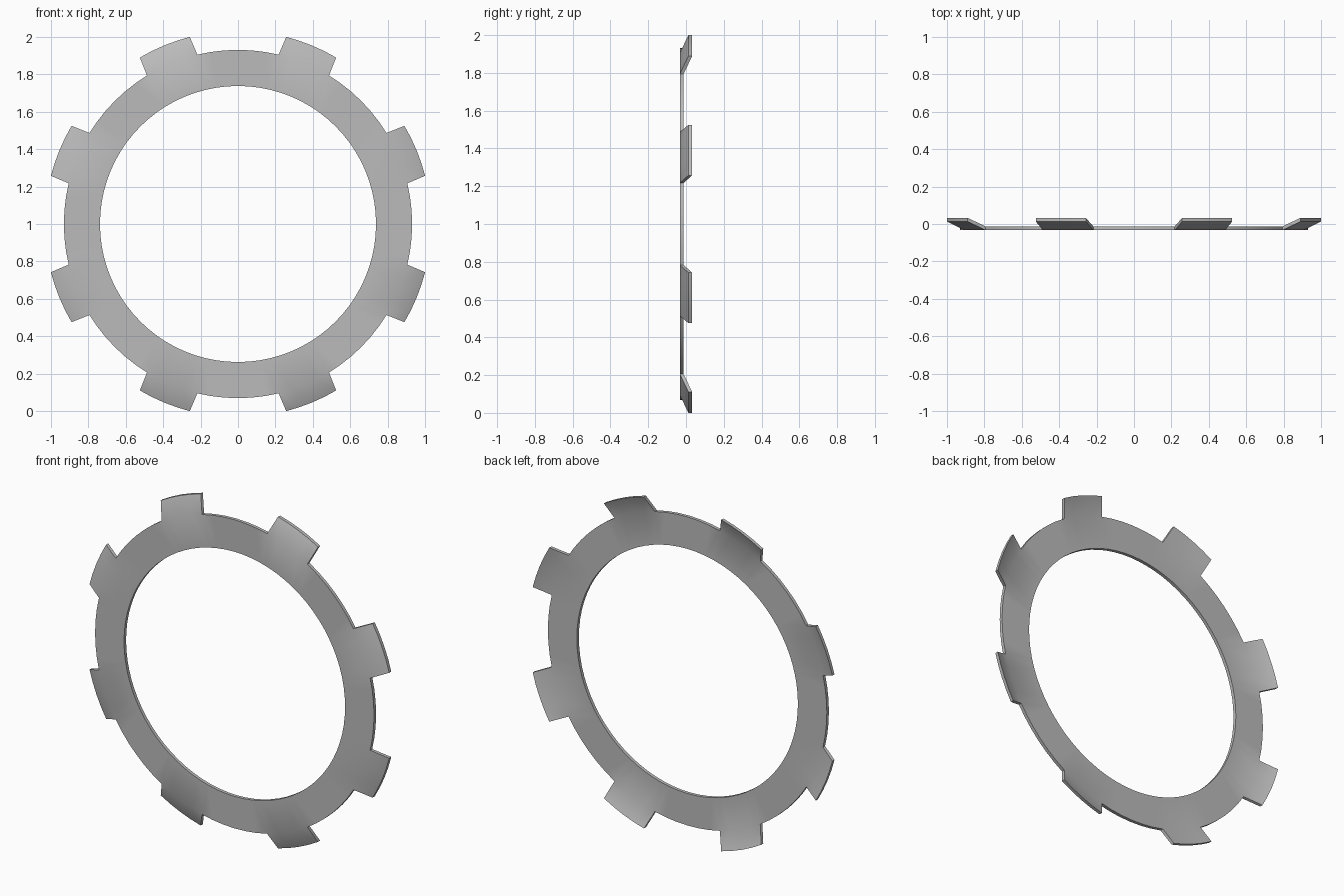
import bpy, bmesh
from math import sin, cos, radians

if "Cube" in bpy.data.objects:
    bpy.data.objects.remove(bpy.data.objects["Cube"], do_unlink=True)

TABS, STEPS_TAB, STEPS_GAP = 8, 4, 6
R_IN, R_OUT, R_TIP = 0.738, 0.931, 1.033
HALF_ROOT, HALF_TIP = 9.0, 8.05      # half angle of a tab at its root and tip
Y_FRONT, Y_TIP, THICK = -0.033, 0.013, 0.02

# Single grey metal
steel = bpy.data.materials.new("grey metal")
steel.use_nodes = True
colour = (0.5, 0.5, 0.5, 1)
steel.diffuse_color = colour
steel.node_tree.nodes["Principled BSDF"].inputs["Base Color"].default_value = colour

bm = bmesh.new()


def point(radius, degrees, y):
    a = radians(degrees)
    return bm.verts.new((radius * cos(a), y, 1 + radius * sin(a)))


# Angles round the ring, with a flag where a tab segment starts
pitch = 360 / TABS
angles, tab_starts = [], []
for t in range(TABS):
    centre = (t + 0.5) * pitch
    tab_starts.append((len(angles), centre))
    angles += [centre - HALF_ROOT + 2 * HALF_ROOT * i / STEPS_TAB for i in range(STEPS_TAB)]
    gap = pitch - 2 * HALF_ROOT
    angles += [centre + HALF_ROOT + gap * i / STEPS_GAP for i in range(STEPS_GAP)]

# Flat ring
count = len(angles)
inner = [point(R_IN, a, Y_FRONT) for a in angles]
outer = [point(R_OUT, a, Y_FRONT) for a in angles]
for i in range(count):
    j = (i + 1) % count
    bm.faces.new((inner[i], outer[i], outer[j], inner[j]))

# Tabs bent towards the back
for start, centre in tab_starts:
    tip = [point(R_TIP, centre - HALF_TIP + 2 * HALF_TIP * i / STEPS_TAB, Y_TIP)
           for i in range(STEPS_TAB + 1)]
    for i in range(STEPS_TAB):
        bm.faces.new((outer[start + i], tip[i], tip[i + 1], outer[start + i + 1]))

# Sheet thickness
sheet = bm.faces[:]
result = bmesh.ops.extrude_face_region(bm, geom=sheet, use_keep_orig=True)
back = [g for g in result["geom"] if isinstance(g, bmesh.types.BMVert)]
bmesh.ops.translate(bm, verts=back, vec=(0, THICK, 0))
bmesh.ops.recalc_face_normals(bm, faces=bm.faces[:])

mesh = bpy.data.meshes.new("tabbed_ring")
bm.to_mesh(mesh)
bm.free()
mesh.materials.append(steel)
ring = bpy.data.objects.new("tabbed_ring", mesh)
bpy.context.collection.objects.link(ring)

# Soft bends, crisp rims
bpy.context.view_layer.objects.active = ring
ring.select_set(True)
bpy.ops.object.shade_smooth_by_angle(angle=radians(35))
